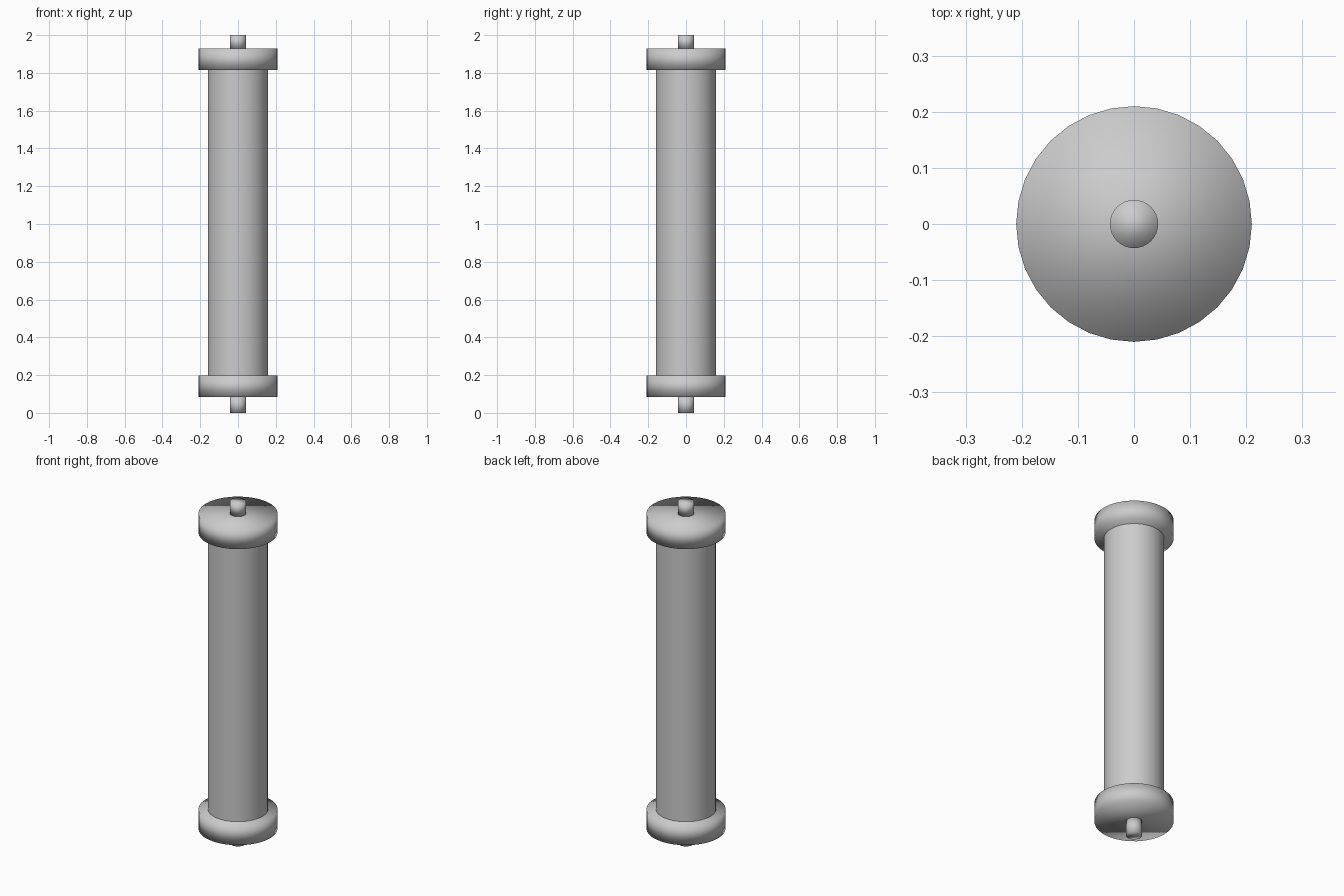
import bpy

if "Cube" in bpy.data.objects:
    bpy.data.objects.remove(bpy.data.objects["Cube"])


def cylinder(name, radius, z0, z1, caps='NGON'):
    bpy.ops.mesh.primitive_cylinder_add(
        vertices=32, radius=radius, depth=z1 - z0,
        end_fill_type=caps, location=(0, 0, (z0 + z1) / 2))
    obj = bpy.context.object
    obj.name = name
    bpy.ops.object.shade_smooth()
    return obj


# Main roller tube, open ends covered by the flanges
cylinder("roller_tube", 0.16, 0.199, 1.816, 'NOTHING')

# End flanges, soft shaded across the rim
cylinder("bottom_flange", 0.21, 0.085, 0.199)
cylinder("top_flange", 0.21, 0.0 + 1.816, 1.928)

# Short axle pins
cylinder("bottom_pin", 0.043, 0.0, 0.085)
cylinder("top_pin", 0.043, 1.928, 2.0)
